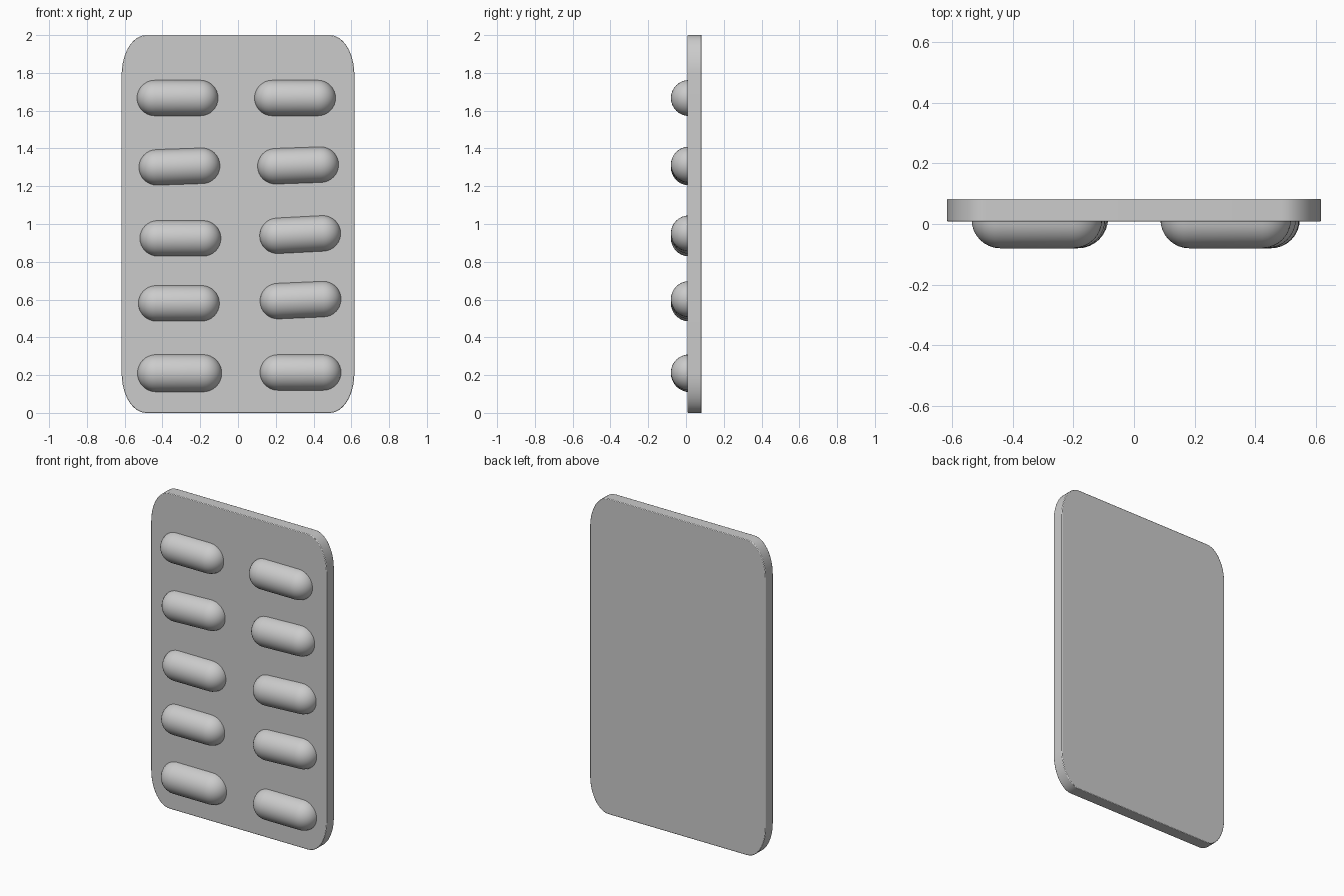
import bpy, bmesh, math
from mathutils import Matrix

cube = bpy.data.objects.get("Cube")
if cube:
    bpy.data.objects.remove(cube, do_unlink=True)

FRONT, BACK = 0.008, 0.083

grey = bpy.data.materials.new("light_grey")
grey.use_nodes = True
colour = (0.6, 0.6, 0.6, 1)
grey.diffuse_color = colour
grey.node_tree.nodes["Principled BSDF"].inputs["Base Color"].default_value = colour


def add_object(name, bm):
    mesh = bpy.data.meshes.new(name)
    bmesh.ops.recalc_face_normals(bm, faces=bm.faces)
    bm.to_mesh(mesh)
    bm.free()
    mesh.materials.append(grey)
    obj = bpy.data.objects.new(name, mesh)
    bpy.context.collection.objects.link(obj)
    bpy.ops.object.select_all(action="DESELECT")
    obj.select_set(True)
    bpy.context.view_layer.objects.active = obj
    bpy.ops.object.shade_smooth_by_angle(angle=math.radians(40))
    return obj


# Backing card: rounded rectangle with stretched corners, extruded in depth
def make_card(half_w=0.616, rx=0.13, rz=0.21, steps=12):
    bm = bmesh.new()
    verts = []
    corners = [(1, 1), (-1, 1), (-1, -1), (1, -1)]
    for i, (sx, sz) in enumerate(corners):
        for k in range(steps + 1):
            a = math.pi / 2 * (i + k / steps)
            x = sx * (half_w - rx) + rx * math.cos(a)
            z = 1 + sz * (1 - rz) + rz * math.sin(a)
            verts.append(bm.verts.new((x, FRONT, z)))
    face = bm.faces.new(verts)
    extruded = bmesh.ops.extrude_face_region(bm, geom=[face])["geom"]
    moved = [v for v in extruded if isinstance(v, bmesh.types.BMVert)]
    bmesh.ops.translate(bm, verts=moved, vec=(0, BACK - FRONT, 0))
    card = add_object("backing_card", bm)
    # Tiny softened rim
    bevel = card.modifiers.new("rim", "BEVEL")
    bevel.width = 0.004
    bevel.segments = 2
    bevel.angle_limit = math.radians(60)


# Blister: front half of a capsule, its flat back sunk into the card
def make_blister(name, x, z, tilt, length=0.43, r=0.095):
    bm = bmesh.new()
    bmesh.ops.create_uvsphere(bm, u_segments=32, v_segments=16, radius=r,
                              matrix=Matrix.Rotation(math.pi / 2, 4, "Y"))
    # Split at the middle ring and pull the two ends apart
    for v in bm.verts:
        if abs(v.co.x) < 1e-5:
            v.co.x = 0
    middle = [e for e in bm.edges if all(abs(v.co.x) < 1e-5 for v in e.verts)]
    bmesh.ops.split_edges(bm, edges=middle)
    stretch = length / 2 - r
    for f in list(bm.faces):
        f.tag = f.calc_center_median().x > 0
    for v in bm.verts:
        v.co.x += stretch if v.link_faces[0].tag else -stretch
    rims = [e for e in bm.edges if e.is_boundary]
    bmesh.ops.bridge_loops(bm, edges=rims)
    # Keep the front half and cap it
    cut = bmesh.ops.bisect_plane(bm, geom=bm.verts[:] + bm.edges[:] + bm.faces[:],
                                 plane_co=(0, 0, 0), plane_no=(0, 1, 0),
                                 clear_outer=True)
    bmesh.ops.holes_fill(bm, edges=[e for e in bm.edges if e.is_boundary])
    obj = add_object(name, bm)
    obj.location = (x, r - 0.08, z)
    obj.rotation_euler.y = -math.radians(tilt)


make_card()

# Column of blisters on each side: x, z, tilt in degrees
right_column = [(-0.32, 1.667, 0), (-0.31, 1.304, 2), (-0.305, 0.924, 0),
                (-0.313, 0.58, 0)]
left_column = [(0.302, 1.667, 0), (0.318, 1.31, 2), (0.329, 0.944, 3),
               (0.331, 0.597, 2.5), (0.331, 0.214, 0)]
for side, column in (("right", right_column), ("left", left_column)):
    for row, (x, z, tilt) in enumerate(column, 1):
        make_blister(f"{side}_blister_{row}", x, z, tilt)
# The lowest right blister is slightly larger
make_blister("right_blister_5", -0.309, 0.21, 0, length=0.448, r=0.1)
